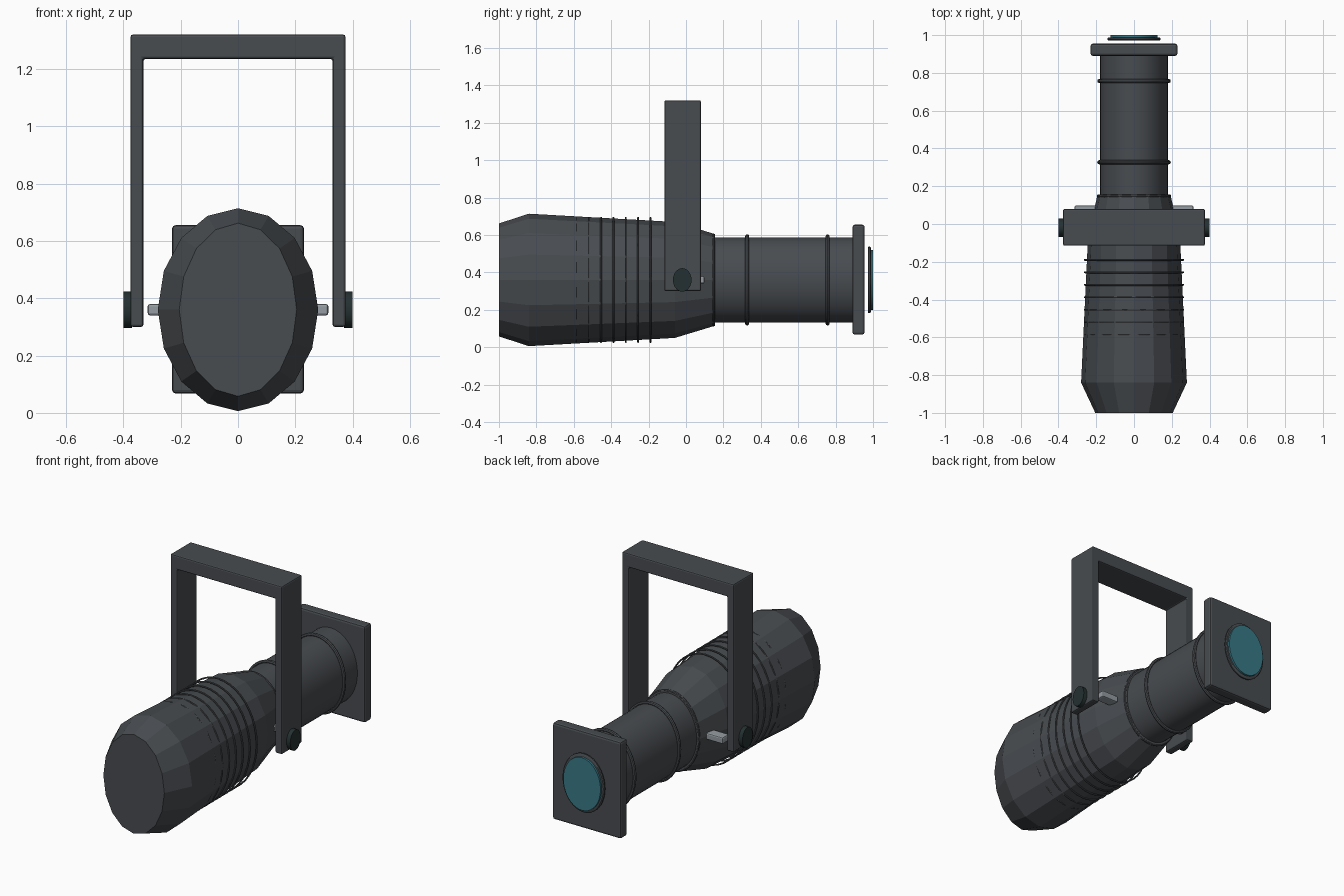
import bpy, bmesh, math

if "Cube" in bpy.data.objects:
    bpy.data.objects.remove(bpy.data.objects["Cube"])

CZ = 0.36  # height of the lamp axis


def material(name, rgb):
    m = bpy.data.materials.new(name)
    m.diffuse_color = (*rgb, 1)
    m.use_nodes = True
    m.node_tree.nodes["Principled BSDF"].inputs["Base Color"].default_value = m.diffuse_color
    return m


GREY = material("charcoal metal", (0.065, 0.072, 0.080))
DARK = material("dark green knob", (0.018, 0.030, 0.030))
TEAL = material("teal glass", (0.040, 0.190, 0.240))
LIGHT = material("light steel", (0.30, 0.335, 0.36))


def finish(bm, name, mat, smooth=False):
    bmesh.ops.recalc_face_normals(bm, faces=bm.faces)
    mesh = bpy.data.meshes.new(name)
    bm.to_mesh(mesh)
    bm.free()
    mesh.materials.append(mat)
    ob = bpy.data.objects.new(name, mesh)
    bpy.context.collection.objects.link(ob)
    if smooth:
        bpy.ops.object.select_all(action='DESELECT')
        bpy.context.view_layer.objects.active = ob
        ob.select_set(True)
        bpy.ops.object.shade_smooth_by_angle(angle=math.radians(35))
    return ob


def loft(name, profile, mat, sides=40, smooth=True, closed=False):
    """Elliptical sections (y, half width, half height) along the lamp axis."""
    bm = bmesh.new()
    rows = []
    for y, rx, rz in profile:
        rows.append([bm.verts.new((rx * math.sin(a), y, CZ + rz * math.cos(a)))
                     for a in (math.tau * i / sides for i in range(sides))])
    pairs = list(zip(rows, rows[1:]))
    if closed:
        pairs.append((rows[-1], rows[0]))
    for r, s in pairs:
        for i in range(sides):
            j = (i + 1) % sides
            bm.faces.new((r[i], r[j], s[j], s[i]))
    if not closed:
        bm.faces.new(rows[0])
        bm.faces.new(rows[-1])
    return finish(bm, name, mat, smooth)


def ring(name, y, rx, rz, t):
    """Thin round wire hoop around the axis."""
    prof = [(y + t * math.cos(a), rx + t * math.sin(a), rz + t * math.sin(a))
            for a in (math.tau * i / 8 for i in range(8))]
    return loft(name, prof, GREY, closed=True)


def bevel(ob, w):
    b = ob.modifiers.new("bevel", 'BEVEL')
    b.width, b.segments = w, 2


def box(name, lo, hi, mat, w):
    bm = bmesh.new()
    bmesh.ops.create_cube(bm, size=1)
    for v in bm.verts:
        v.co = [(a + b) / 2 + c * (b - a) for a, b, c in zip(lo, hi, v.co)]
    ob = finish(bm, name, mat)
    bevel(ob, w)
    return ob


# Faceted lamp housing
loft("lamp_housing", [(-1, 0.205, 0.302), (-0.84, 0.28, 0.354),
                      (-0.06, 0.243, 0.31), (0.155, 0.193, 0.245)],
     GREY, sides=16, smooth=False)

# Cooling hoops around the housing
for i in range(8):
    ring(f"cooling_hoop_{i + 1}", -0.652 + i * 0.066, 0.260, 0.332, 0.005)

# Lens tube with its bands
loft("lens_tube", [(0.1, 0.18, 0.228), (0.92, 0.18, 0.228)], GREY)
ring("housing_collar", 0.148, 0.189, 0.240, 0.008)
for i, y in enumerate((0.327, 0.757)):
    ring(f"tube_band_{i + 1}", y, 0.184, 0.233, 0.011)

# Square filter frame and lens
box("filter_frame", (-0.23, 0.89, 0.068), (0.23, 0.955, 0.655), GREY, 0.012)
loft("lens_rim", [(0.972, 0.136, 0.172), (0.976, 0.141, 0.178),
                  (0.984, 0.141, 0.178), (0.988, 0.136, 0.172)], GREY)
loft("lens_glass", [(0.975, 0.125, 0.16), (1.0, 0.125, 0.16)], TEAL)

# U-shaped yoke: outline extruded along y
bm = bmesh.new()
outline = [(-0.375, 0.30), (-0.33, 0.30), (-0.33, 1.235), (0.33, 1.235),
           (0.33, 0.30), (0.375, 0.30), (0.375, 1.32), (-0.375, 1.32)]
face = bm.faces.new([bm.verts.new((x, -0.115, z)) for x, z in outline])
ext = bmesh.ops.extrude_face_region(bm, geom=[face])
bmesh.ops.translate(bm, vec=(0, 0.195, 0),
                    verts=[v for v in ext["geom"] if isinstance(v, bmesh.types.BMVert)])
bevel(finish(bm, "yoke", GREY), 0.008)

# Side knobs and shutter handles on both sides
for side, s in (("left", -1), ("right", 1)):
    bm = bmesh.new()
    bmesh.ops.create_cone(bm, cap_ends=True, segments=20, radius1=1, radius2=1, depth=1)
    for v in bm.verts:
        x, y, z = v.co
        v.co = (s * (0.37 + 0.03 * (z + 0.5)), -0.02 + 0.05 * x, CZ + 0.063 * y)
    finish(bm, f"{side}_knob", DARK, True)
    xs = sorted((s * 0.20, s * 0.315))
    box(f"{side}_handle", (xs[0], 0.035, 0.34), (xs[1], 0.098, 0.38), LIGHT, 0.008)
